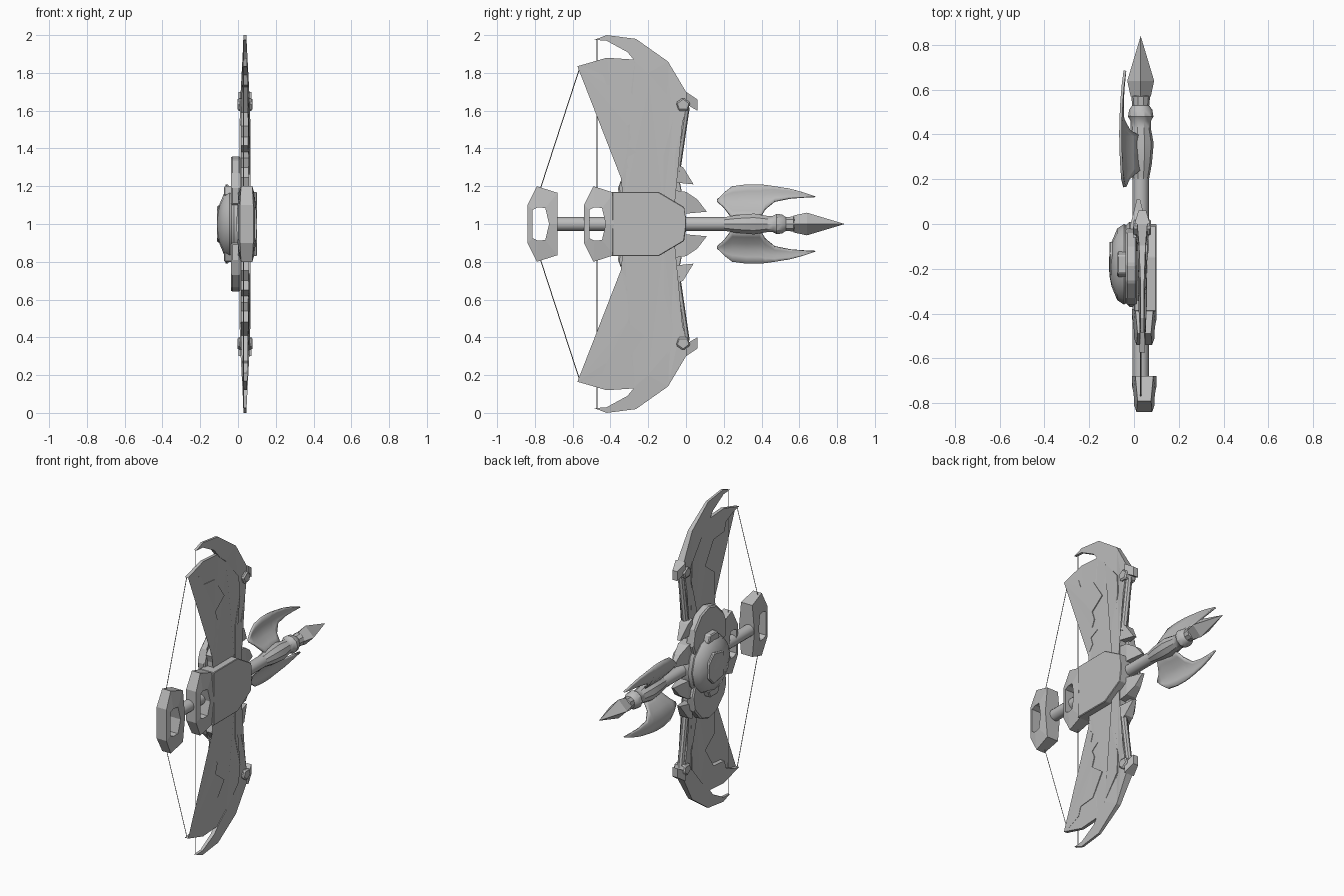
import bpy
import bmesh
import math
from mathutils import Vector

if "Cube" in bpy.data.objects:
    bpy.data.objects.remove(bpy.data.objects["Cube"], do_unlink=True)

# One plain grey for the whole weapon
grey = bpy.data.materials.new("plain_grey")
grey.use_nodes = True
colour = (0.5, 0.5, 0.5, 1)
grey.diffuse_color = colour
grey.node_tree.nodes["Principled BSDF"].inputs["Base Color"].default_value = colour

MID = 1.0       # height of the arrow; heights below are measured from it
AXIS_X = 0.03   # sideways position of arrow and strings


def finish(name, bm, mirror=False, smooth=False, bevel=0, thick=0):
    """Turn a bmesh into an object, optionally mirrored above and below the arrow."""
    bmesh.ops.recalc_face_normals(bm, faces=bm.faces)
    mesh = bpy.data.meshes.new(name)
    bm.to_mesh(mesh)
    bm.free()
    mesh.materials.append(grey)
    obj = bpy.data.objects.new(name, mesh)
    obj.location.z = MID
    bpy.context.collection.objects.link(obj)
    if thick:
        solid = obj.modifiers.new("thickness", 'SOLIDIFY')
        solid.thickness = thick
        solid.offset = 0
    if bevel:
        edge = obj.modifiers.new("chamfer", 'BEVEL')
        edge.width = bevel
        edge.segments = 1
    if mirror:
        flip = obj.modifiers.new("mirror", 'MIRROR')
        flip.use_axis = (False, False, True)
        flip.use_mirror_merge = False
    if smooth:
        bpy.ops.object.select_all(action='DESELECT')
        bpy.context.view_layer.objects.active = obj
        obj.select_set(True)
        bpy.ops.object.shade_smooth_by_angle(angle=math.radians(35))
    return obj


def prism(name, outline, centre, half, **options):
    """Extrude a side outline sideways; half is a width or a function of (y, h)."""
    width = half if callable(half) else (lambda y, h: half)
    bm = bmesh.new()
    sides = [[bm.verts.new((centre + s * width(y, h), y, h)) for y, h in outline]
             for s in (-1, 1)]
    for side in sides:
        bm.faces.new(side)
    for i in range(len(outline)):
        j = i - 1
        bm.faces.new((sides[0][j], sides[0][i], sides[1][i], sides[1][j]))
    bmesh.ops.triangulate(bm, faces=[f for f in bm.faces if len(f.verts) > 4])
    return finish(name, bm, **options)


def lathe(name, profile, place, count, **options):
    """Spin (distance, radius) pairs round an axis given by place(t, u, v)."""
    bm = bmesh.new()
    rings = []
    for t, r in profile:
        angles = [math.tau * k / count for k in range(count)]
        rings.append([bm.verts.new(place(t, r * math.cos(a), r * math.sin(a))) for a in angles])
    for a, b in zip(rings, rings[1:]):
        for k in range(count):
            bm.faces.new((a[k - 1], a[k], b[k], b[k - 1]))
    bm.faces.new(rings[0])
    bm.faces.new(rings[-1])
    bmesh.ops.remove_doubles(bm, verts=bm.verts, dist=0.0001)
    return finish(name, bm, **options)


def along_arrow(t, u, v):
    return (AXIS_X + u, t, v)


def rod(name, start, end, radius, count=6, **options):
    a, b = Vector(start), Vector(end)
    turn = (b - a).to_track_quat('Z', 'Y')
    place = lambda t, u, v: a.lerp(b, t) + turn @ Vector((u, v, 0))
    return lathe(name, [(0, radius), (1, radius)], place, count, **options)


# Bow limbs: thick outer rim and ragged inner web, thinning towards the tips
def taper(full):
    return lambda y, h: full * (1 - 0.75 * max(0, (h - 0.6) / 0.4))


rim = [(-.06, .1), (-.06, .36), (-.02, .52), (0, .63), (0, .7), (-.095, .86),
       (-.265, .98), (-.42, 1), (-.485, .975), (-.42, .97), (-.31, .91), (-.26, .85),
       (-.2, .8), (-.08, .66), (-.07, .55), (-.12, .36), (-.12, .1)]
web = [(-.1, .1), (-.1, .5), (-.06, .64), (-.18, .8), (-.27, .87), (-.42, .88),
       (-.575, .835), (-.52, .825), (-.44, .79), (-.42, .735), (-.31, .725), (-.22, .59),
       (-.31, .52), (-.29, .46), (-.31, .415), (-.26, .38), (-.32, .35), (-.305, .3),
       (-.345, .245), (-.33, .2), (-.33, .1)]
prism("limb_rim", rim, 0.037, taper(0.028), mirror=True)
prism("limb_web", web, 0.037, taper(0.021), mirror=True)
rod("limb_rail", (.037, -.05, .28), (.037, .0, .62), 0.02, 8, mirror=True, smooth=True)

# Joint gems and thorns on the limbs
gem = [(-.015 + .04 * math.cos(math.tau * k / 5 + math.pi / 2),
        .63 + .04 * math.sin(math.tau * k / 5 + math.pi / 2)) for k in range(5)]
prism("joint_gem", gem, 0.037, 0.04, mirror=True, bevel=0.008)
prism("joint_thorn", [(0, .7), (.06, .66), (.06, .6), (0, .635)], 0.037,
      lambda y, h: 0.035 - 0.3 * max(0, y), mirror=True)
prism("limb_thorn", [(-.06, .32), (-.015, .3), (.04, .21), (-.06, .22)], 0.025,
      lambda y, h: 0.03 - 0.5 * max(0, y), mirror=True)
prism("grip_claw", [(-.07, .18), (0, .17), (.06, .13), (.11, .065), (0, .055), (-.07, .05)],
      0.02, lambda y, h: 0.035 - 0.25 * max(0, y), mirror=True)

# Grip body: flat plate on one side, crescents and domed boss on the other
grip = [(-.39, .17), (-.145, .17), (-.01, .09), (0, .02),
        (0, -.02), (-.01, -.09), (-.145, -.17), (-.39, -.17)]
prism("grip_plate", grip, 0.05, 0.05, bevel=0.008)
crescent = [(-.35, .1), (-.36, .19), (-.33, .27), (-.26, .34), (-.18, .36),
            (-.1, .33), (-.04, .26), (-.02, .16), (-.04, .1)]
prism("crescent_guard", crescent, -0.012, 0.026, mirror=True, bevel=0.008)
boss = [(.015, .19), (-.02, .19), (-.035, .175), (-.045, .18), (-.075, .16),
        (-.1, .1), (-.11, .05), (-.112, 0)]
lathe("domed_boss", boss, lambda t, u, v: (t, -.18 + u, v), 12, smooth=True)
prism("boss_plate", [(-.23, .08), (-.13, .1), (-.08, .05), (-.08, -.05),
                     (-.13, -.1), (-.23, -.08)], -0.09, 0.02, bevel=0.006)
prism("boss_stud", [(-.22, .2), (-.14, .2), (-.12, .15), (-.24, .15)], -0.045, 0.03,
      mirror=True, bevel=0.006)


# Faceted loops that hold the strings
def string_loop(name, shift):
    outer = [(-.84, .1, .035), (-.79, .2, .03), (-.68, .165, .04), (-.68, 0, .055)]
    inner = [(-.812, .075, .045), (-.785, .088, .045), (-.745, .085, .05), (-.725, 0, .055)]
    bm = bmesh.new()
    rings = []
    for path in (outer, inner):
        full = path + [(y, -h, w) for y, h, w in reversed(path[:-1])]
        for s in (-1, 1):
            rings.append([bm.verts.new((.046 + s * w, y + shift, h)) for y, h, w in full])
    for a, b in ((0, 1), (1, 3), (3, 2), (2, 0)):
        for k in range(len(rings[0])):
            bm.faces.new((rings[a][k - 1], rings[a][k], rings[b][k], rings[b][k - 1]))
    finish(name, bm)


string_loop("nock_loop", 0)
string_loop("grip_loop", 0.3)

# Strings
rod("straight_string", (AXIS_X, -.47, .18), (AXIS_X, -.47, .975), 0.0025, 4, mirror=True)
rod("drawn_string", (AXIS_X, -.77, .19), (AXIS_X, -.56, .835), 0.0025, 4, mirror=True)

# Arrow
lathe("arrow_shaft", [(-.72, .037), (.25, .037)], along_arrow, 12, smooth=True)
hub = [(.2, .037), (.27, .05), (.36, .058), (.43, .045), (.46, .045), (.48, .057),
       (.51, .052), (.53, .038), (.57, .042), (.575, .03)]
lathe("arrow_hub", hub, along_arrow, 10, smooth=True)
lathe("arrow_head", [(.57, .045), (.64, .06), (.84, 0)], along_arrow, 4)

# Swept wings of the arrow: sections of (y, lower height, upper height)
sections = [(.165, .12, .13), (.2, .09, .165), (.245, .03, .2), (.32, .03, .21),
            (.39, .03, .21), (.42, .08, .207), (.47, .12, .2), (.55, .135, .187),
            (.62, .14, .168), (.685, .143, .146)]
bm = bmesh.new()
steps = 5
rows = []
for y, low, high in sections:
    row = []
    for k in range(steps + 1):
        h = low + (high - low) * k / steps
        lean = math.sin(min(1, max(0, (h - .03) / .13)) * math.pi / 2)
        sweep = 1 - 2.5 * (y - .4) ** 2
        row.append(bm.verts.new((AXIS_X - .09 * lean * sweep, y, h)))
    rows.append(row)
for a, b in zip(rows, rows[1:]):
    for k in range(steps):
        bm.faces.new((a[k], a[k + 1], b[k + 1], b[k]))
finish("arrow_wing", bm, mirror=True, smooth=True, thick=0.012)
